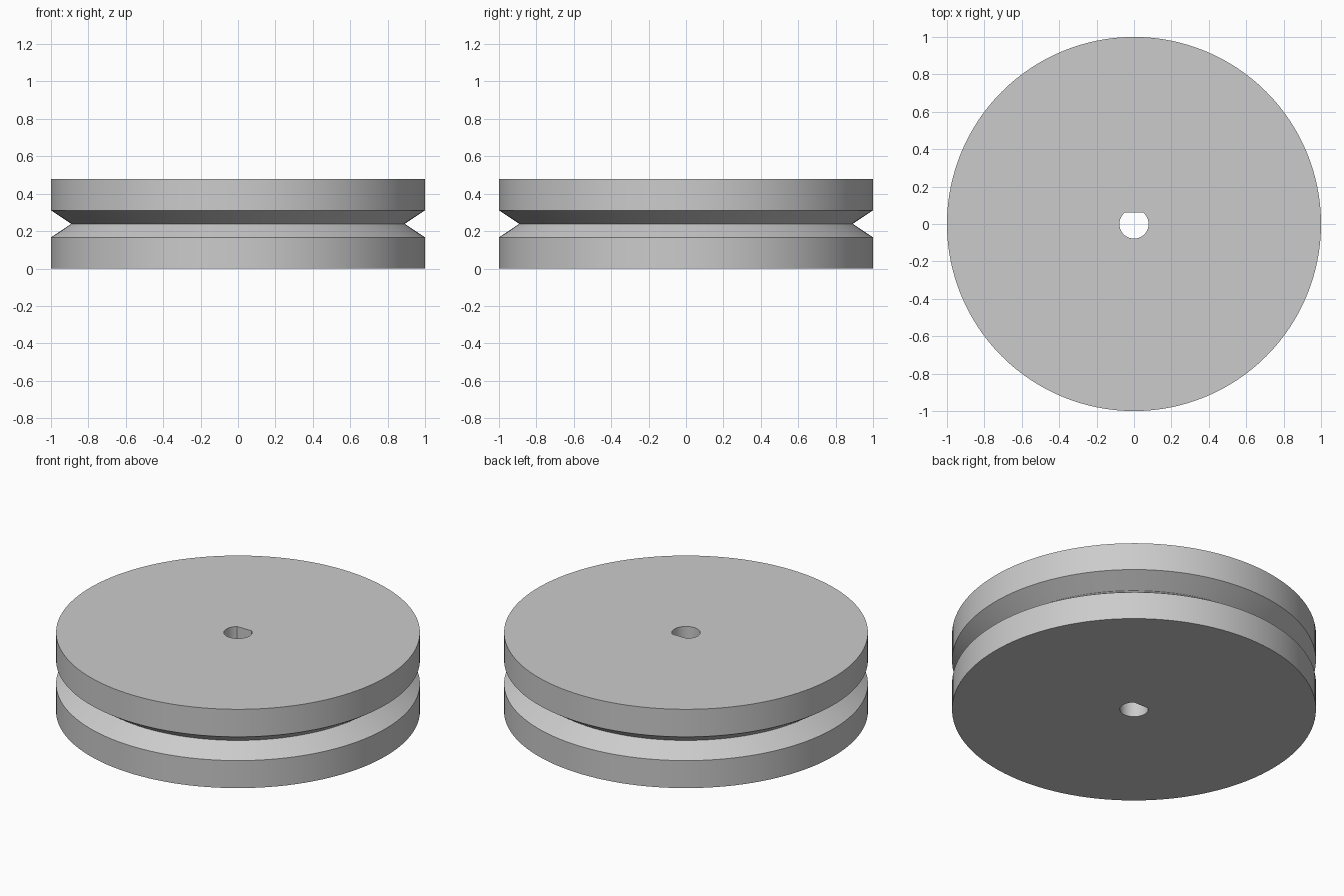
import bpy
import bmesh
from math import cos, sin, radians, tau

cube = bpy.data.objects.get("Cube")
if cube:
    bpy.data.objects.remove(cube, do_unlink=True)

SEGMENTS = 128
HEIGHT = 0.478
RIM_R, GROOVE_R, BORE_R = 1.0, 0.892, 0.078
BORE_FLAT = BORE_R * sin(18 * tau / SEGMENTS)
GROOVE_HALF = 0.072
MID = HEIGHT / 2

grey = bpy.data.materials.new("plain grey")
grey.use_nodes = True
colour = (0.6, 0.6, 0.6, 1)
grey.diffuse_color = colour
grey.node_tree.nodes["Principled BSDF"].inputs["Base Color"].default_value = colour


def ring(bm, radius, z, flat=None):
    """Circle of vertices, optionally cut off at y = flat."""
    verts = []
    for i in range(SEGMENTS):
        a = tau * i / SEGMENTS
        y = radius * sin(a)
        if flat is not None:
            y = min(y, flat)
        verts.append(bm.verts.new((radius * cos(a), y, z)))
    return verts


# Wheel body: outer profile with V groove, closed through the D-shaped bore
bm = bmesh.new()
profile = [
    (RIM_R, 0),
    (RIM_R, MID - GROOVE_HALF),
    (GROOVE_R, MID),
    (RIM_R, MID + GROOVE_HALF),
    (RIM_R, HEIGHT),
]
rings = [ring(bm, r, z) for r, z in profile]
rings += [ring(bm, BORE_R, z, BORE_FLAT) for z in (HEIGHT, 0)]

for lower, upper in zip(rings, rings[1:] + rings[:1]):
    for i in range(SEGMENTS):
        j = (i + 1) % SEGMENTS
        bm.faces.new((lower[i], lower[j], upper[j], upper[i]))
bmesh.ops.recalc_face_normals(bm, faces=bm.faces)

mesh = bpy.data.meshes.new("grooved_pulley_wheel")
bm.to_mesh(mesh)
bm.free()
mesh.materials.append(grey)
wheel = bpy.data.objects.new("grooved_pulley_wheel", mesh)
bpy.context.collection.objects.link(wheel)

# Smooth round walls, crisp edges
bpy.ops.object.select_all(action="DESELECT")
wheel.select_set(True)
bpy.context.view_layer.objects.active = wheel
bpy.ops.object.shade_smooth_by_angle(angle=radians(30))
